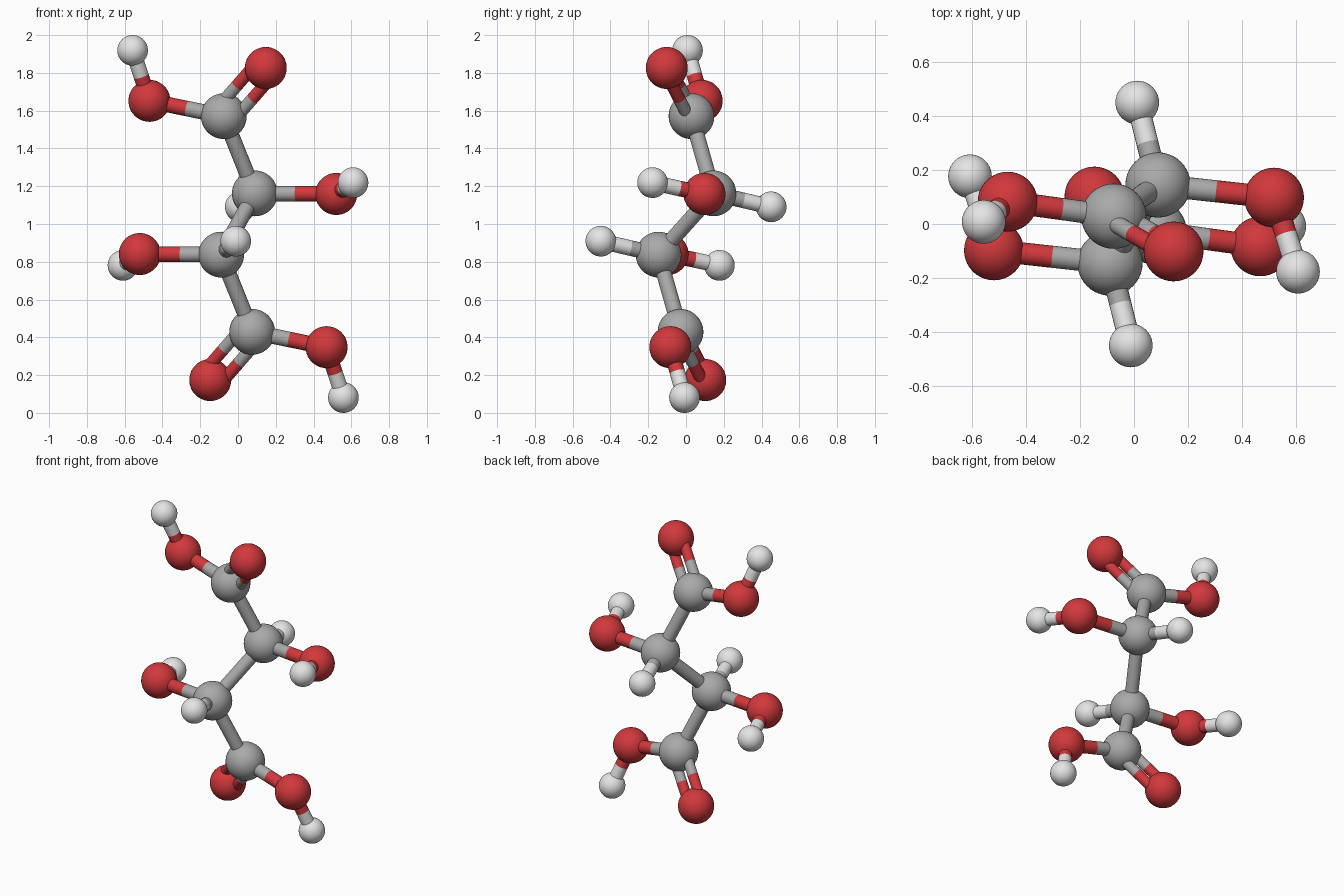
import bpy, bmesh
from mathutils import Vector, Matrix

if "Cube" in bpy.data.objects:
    bpy.data.objects.remove(bpy.data.objects["Cube"])


def material(name, rgb):
    m = bpy.data.materials.new(name)
    m.diffuse_color = (*rgb, 1.0)
    m.use_nodes = True
    m.node_tree.nodes["Principled BSDF"].inputs["Base Color"].default_value = m.diffuse_color
    return m


MATS = {
    "C": material("carbon grey", (0.40, 0.40, 0.40)),
    "O": material("oxygen red", (0.64, 0.04, 0.045)),
    "H": material("hydrogen white", (0.78, 0.78, 0.78)),
}
RADIUS = {"C": 0.121, "O": 0.111, "H": 0.081}
NAMES = {"C": "carbon", "O": "oxygen", "H": "hydrogen"}

# Upper half of the molecule; the lower half is its point reflection
ATOMS = {
    "acid_carbon": ("C", (-0.075, 0.029, 1.571)),
    "acid_double_oxygen": ("O", (0.147, -0.102, 1.826)),
    "acid_oxygen": ("O", (-0.469, 0.083, 1.652)),
    "acid_hydrogen": ("H", (-0.558, 0.008, 1.919)),
    "middle_carbon": ("C", (0.089, 0.145, 1.162)),
    "hydroxyl_oxygen": ("O", (0.520, 0.098, 1.159)),
    "hydroxyl_hydrogen": ("H", (0.609, -0.177, 1.219)),
    "middle_hydrogen": ("H", (0.012, 0.451, 1.091)),
}
BONDS = [
    ("acid_carbon", "acid_oxygen"),
    ("acid_oxygen", "acid_hydrogen"),
    ("acid_carbon", "middle_carbon"),
    ("middle_carbon", "hydroxyl_oxygen"),
    ("hydroxyl_oxygen", "hydroxyl_hydrogen"),
    ("middle_carbon", "middle_hydrogen"),
]


def finish(bm, name, mats):
    for f in bm.faces:
        f.smooth = True
    me = bpy.data.meshes.new(name)
    bm.to_mesh(me)
    bm.free()
    for m in mats:
        me.materials.append(m)
    ob = bpy.data.objects.new(name, me)
    bpy.context.collection.objects.link(ob)


def atom(name, kind, pos):
    bm = bmesh.new()
    bmesh.ops.create_uvsphere(bm, u_segments=40, v_segments=24, radius=RADIUS[kind],
                              matrix=Matrix.Translation(pos))
    finish(bm, name, [MATS[kind]])


def bond(name, a, b, kinds, radius):
    """Open tube from a to b, each half in the colour of its own atom."""
    d = b - a
    half = d.length / 2
    bm = bmesh.new()
    for i in (0, 1):
        bmesh.ops.create_cone(bm, cap_ends=False, segments=24, radius1=radius, radius2=radius,
                              depth=half, matrix=Matrix.Translation((0, 0, half * (i + 0.5))))
    bmesh.ops.remove_doubles(bm, verts=bm.verts, dist=0.0001)
    for f in bm.faces:
        f.material_index = int(f.calc_center_median().z > half)
    turn = d.to_track_quat('Z', 'Y').to_matrix().to_4x4()
    bmesh.ops.transform(bm, matrix=Matrix.Translation(a) @ turn, verts=bm.verts)
    finish(bm, name, [MATS[k] for k in kinds])


def reflect(p):
    return Vector((-p[0], -p[1], 2.0 - p[2]))


for side, place in (("upper", Vector), ("lower", reflect)):
    pos = {n: place(p) for n, (k, p) in ATOMS.items()}
    kind = {n: k for n, (k, p) in ATOMS.items()}
    # Atoms
    for n in ATOMS:
        atom(f"{side}_{n}", kind[n], pos[n])
    # Single bonds
    for a, b in BONDS:
        bond(f"{side}_bond_{a}_to_{b}", pos[a], pos[b], (kind[a], kind[b]), 0.041)
    # Double bond: two parallel thin tubes
    a, b = pos["acid_carbon"], pos["acid_double_oxygen"]
    offset = (b - a).cross(Vector((0, 1, 0))).normalized() * 0.054
    for i, s in enumerate((-1, 1)):
        bond(f"{side}_double_bond_{i + 1}", a + offset * s, b + offset * s, ("C", "O"), 0.033)

# Central carbon to carbon bond
c = Vector(ATOMS["middle_carbon"][1])
bond("central_bond", c, reflect(c), ("C", "C"), 0.041)
